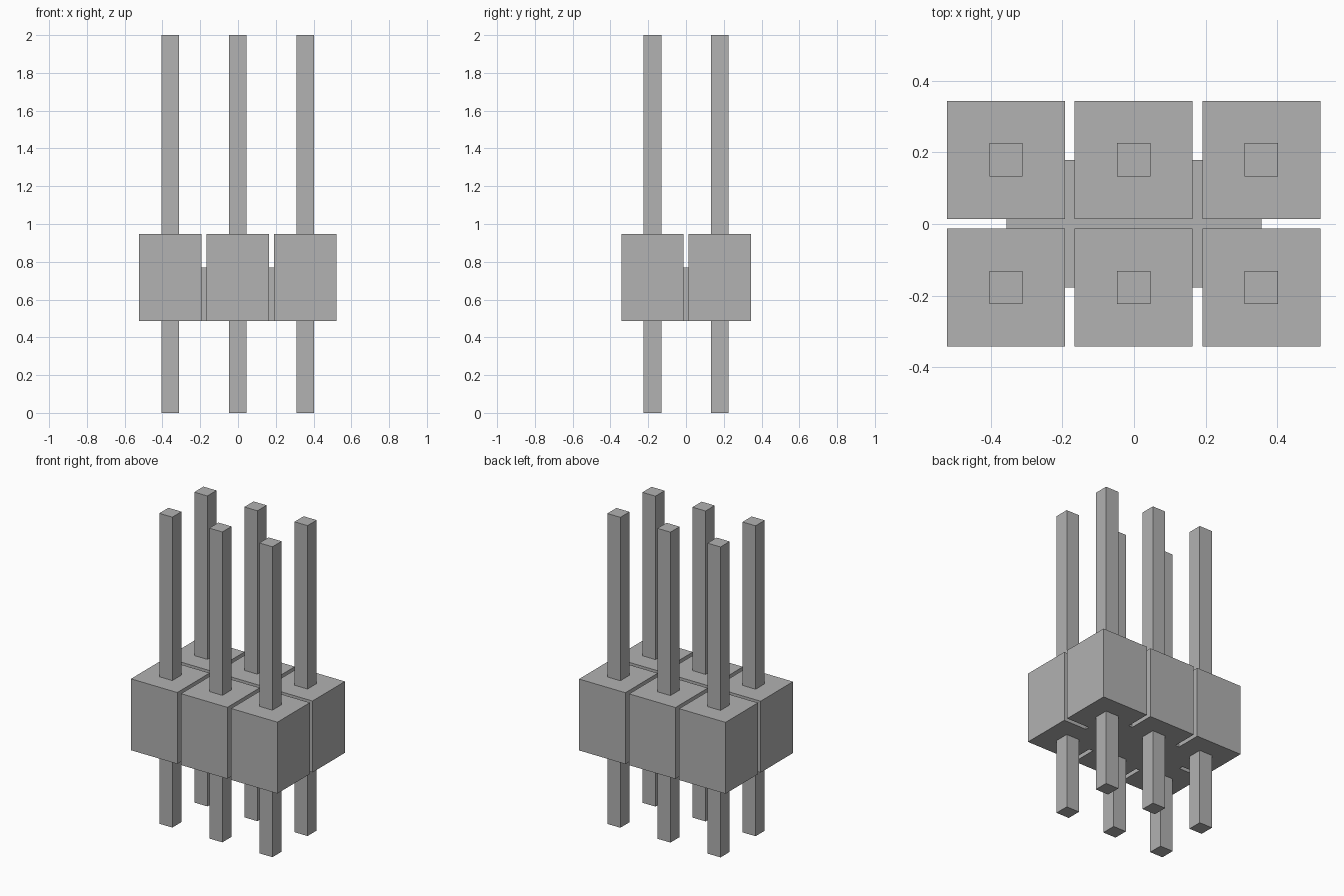
import bpy

cube = bpy.data.objects.get("Cube")
if cube:
    bpy.data.objects.remove(cube, do_unlink=True)

PITCH = 0.357        # spacing between neighbouring pins
BLOCK = 0.33         # housing block width and depth
PIN = 0.093          # square pin thickness
BASE, TOP, WEB_TOP, HEIGHT = 0.487, 0.947, 0.77, 2.0

grey = bpy.data.materials.new("plain grey")
grey.use_nodes = True
colour = (0.445, 0.445, 0.445, 1)
grey.diffuse_color = colour
grey.node_tree.nodes["Principled BSDF"].inputs["Base Color"].default_value = colour


def box(name, x, y, width, depth, bottom, top):
    """Flat shaded box between two heights."""
    bpy.ops.mesh.primitive_cube_add(size=1, location=(x, y, (bottom + top) / 2))
    obj = bpy.context.object
    obj.name = name
    obj.scale = (width, depth, top - bottom)
    bpy.ops.object.transform_apply(location=False, rotation=False, scale=True)
    obj.data.materials.append(grey)
    return obj


# Web joining the housing blocks, visible in the gaps
box("connecting_web", 0, 0.001, 2 * PITCH, PITCH, BASE, WEB_TOP)

# Two rows of three housing blocks, each with a through pin
for row, side in (("front", -1), ("back", 1)):
    for column, step in (("right", -1), ("middle", 0), ("left", 1)):
        x, y = step * PITCH - 0.001, side * PITCH / 2 + 0.001
        box(f"{row}_{column}_block", x, y, BLOCK, BLOCK, BASE, TOP)
        box(f"{row}_{column}_pin", x, y, PIN, PIN, 0, HEIGHT)
